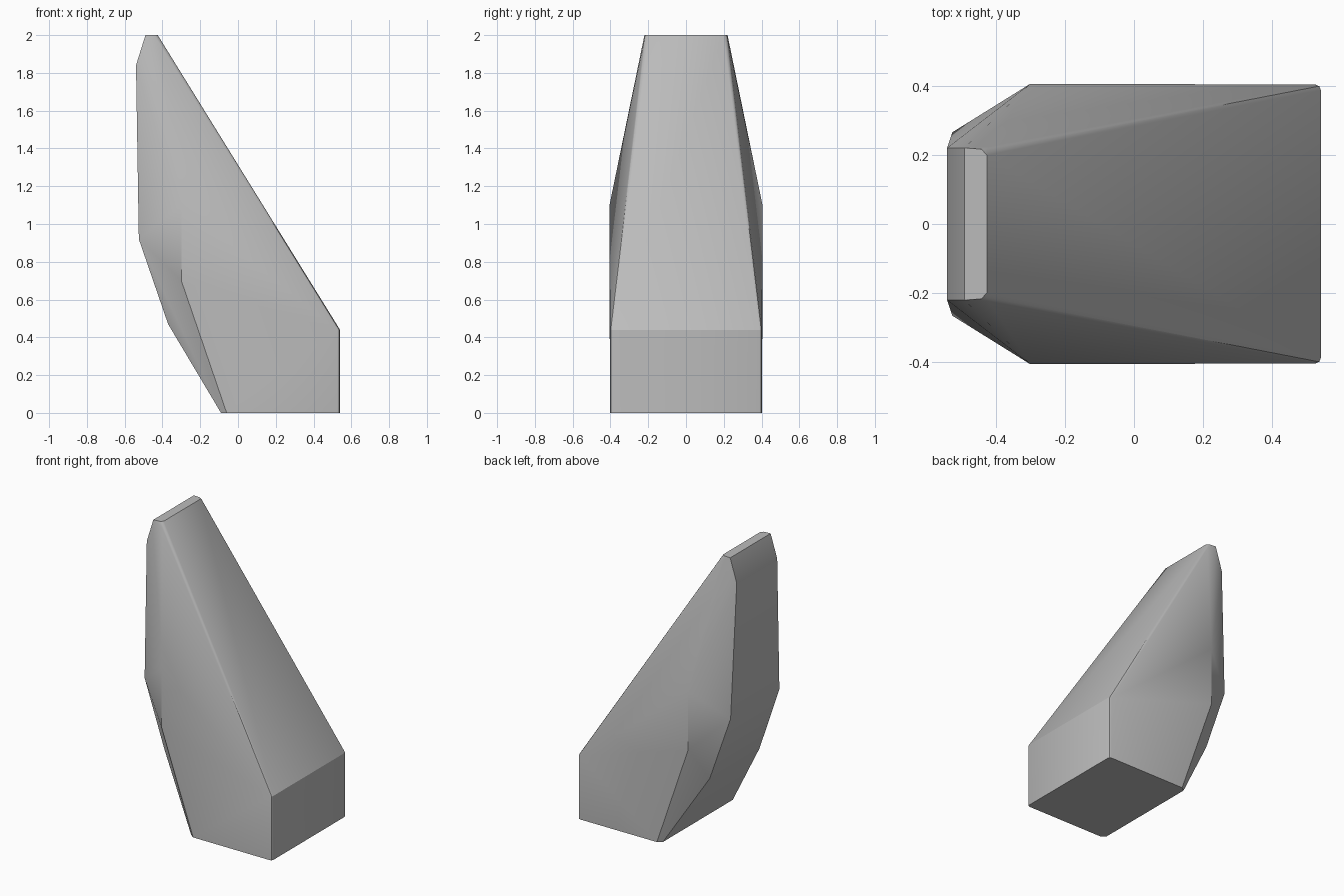
import bpy, bmesh, math

cube = bpy.data.objects.get("Cube")
if cube:
    bpy.data.objects.remove(cube, do_unlink=True)

# Corner points of one half, mirrored across y
HALF = [
    (-0.49, 0.22, 2.0), (-0.425, 0.215, 2.0), (-0.54, 0.22, 1.84),   # tip
    (-0.525, 0.265, 0.92), (-0.37, 0.27, 0.47),                      # back ridge
    (-0.3, 0.405, 1.1), (-0.3, 0.405, 0.7),                          # shoulder
    (-0.09, 0.38, 0), (-0.06, 0.402, 0),                             # base back
    (0.54, 0.403, 0.44), (0.54, 0.403, 0),                           # base front
]

# Faceted stone body
bm = bmesh.new()
for x, y, z in HALF:
    for side in (1, -1):
        bm.verts.new((x, side * y, z))
hull = bmesh.ops.convex_hull(bm, input=bm.verts[:])
spare = {v for v in hull["geom_interior"] + hull["geom_unused"]
         if isinstance(v, bmesh.types.BMVert)}
bmesh.ops.delete(bm, geom=list(spare), context="VERTS")
bmesh.ops.dissolve_limit(bm, angle_limit=math.radians(1.5),
                         verts=bm.verts[:], edges=bm.edges[:])

# Soften the long edges beside the slope and the upright corners below it
soft = []
for e in bm.edges:
    a, b = e.verts
    same_side = a.co.y * b.co.y > 0
    if same_side and e.calc_face_angle(0) > math.radians(50):
        if min(a.co.x, b.co.x) > -0.45 and max(a.co.x, b.co.x) > 0.5 \
                and max(a.co.z, b.co.z) > 0.1:
            soft.append(e)
bmesh.ops.bevel(bm, geom=soft, offset=0.016, offset_type="OFFSET",
                segments=2, profile=0.5, affect="EDGES", clamp_overlap=True)
bmesh.ops.recalc_face_normals(bm, faces=bm.faces[:])

mesh = bpy.data.meshes.new("stone")
bm.to_mesh(mesh)
bm.free()
stone = bpy.data.objects.new("stone", mesh)
bpy.context.collection.objects.link(stone)

# Grey stone colour
grey = bpy.data.materials.new("stone grey")
grey.use_nodes = True
colour = (0.5, 0.5, 0.5, 1)
grey.diffuse_color = colour
grey.node_tree.nodes["Principled BSDF"].inputs["Base Color"].default_value = colour
mesh.materials.append(grey)

# Smooth shading with sharp creases kept
bpy.context.view_layer.objects.active = stone
stone.select_set(True)
bpy.ops.object.shade_smooth_by_angle(angle=math.radians(30))
